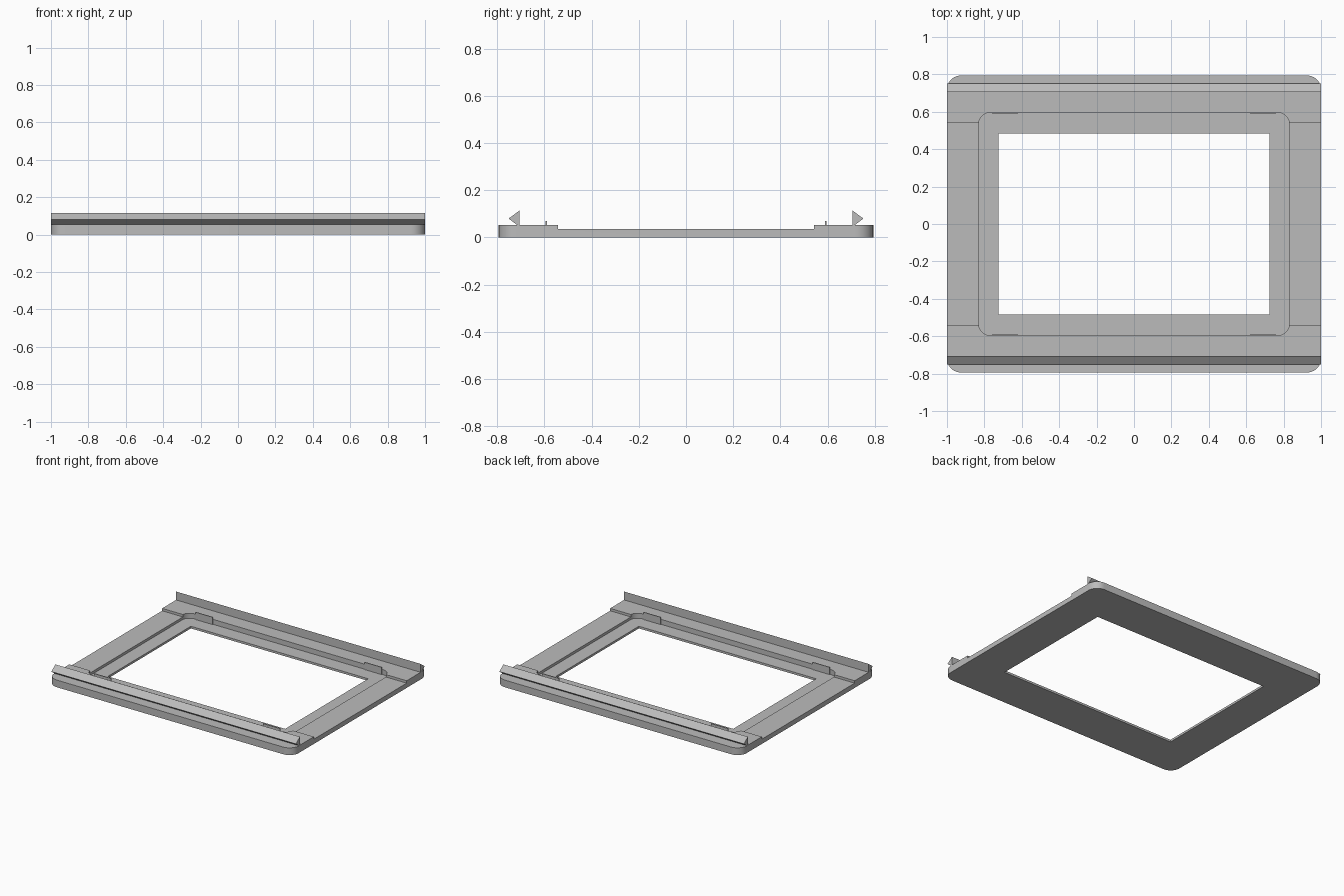
import bpy, bmesh
from math import cos, sin, pi, radians

if "Cube" in bpy.data.objects:
    bpy.data.objects.remove(bpy.data.objects["Cube"], do_unlink=True)

HALF_Y = 0.794      # half depth of the frame
FLOOR = 0.016       # recess floor height
SIDE = 0.035        # height of the lowered side rails
TOP = 0.053         # height of the end rails

grey = bpy.data.materials.new("plain grey")
grey.use_nodes = True
grey.diffuse_color = (0.5, 0.5, 0.5, 1)
grey.node_tree.nodes["Principled BSDF"].inputs["Base Color"].default_value = (0.5, 0.5, 0.5, 1)


def prism(name, points, offset):
    """Extrude a closed outline along the offset vector."""
    bm = bmesh.new()
    base = bm.faces.new([bm.verts.new(p) for p in points])
    made = bmesh.ops.extrude_face_region(bm, geom=[base])["geom"]
    verts = [v for v in made if isinstance(v, bmesh.types.BMVert)]
    bmesh.ops.translate(bm, verts=verts, vec=offset)
    bmesh.ops.recalc_face_normals(bm, faces=bm.faces)
    mesh = bpy.data.meshes.new(name)
    bm.to_mesh(mesh)
    bm.free()
    mesh.materials.append(grey)
    obj = bpy.data.objects.new(name, mesh)
    bpy.context.collection.objects.link(obj)
    return obj


def slab(name, hx, hy, z0, z1, radius=0, steps=10, cx=0, cy=0):
    """Rectangular block with optionally rounded vertical corners."""
    points = []
    for i, (sx, sy) in enumerate([(1, 1), (-1, 1), (-1, -1), (1, -1)]):
        for k in range(steps + 1 if radius else 1):
            a = pi / 2 * (i + k / steps)
            points.append((cx + sx * (hx - radius) + radius * cos(a),
                           cy + sy * (hy - radius) + radius * sin(a), z0))
    return prism(name, points, (0, 0, z1 - z0))


# Frame body with recess, window and lowered side rails cut away
frame = slab("frame", 1, HALF_Y, 0, TOP, 0.075)
cutters = [
    slab("recess_cutter", 0.83, 0.595, FLOOR, 0.2, 0.06),
    slab("window_cutter", 0.725, 0.485, -0.1, 0.2),
    slab("side_rail_cutter", 1.1, 0.542, SIDE, 0.2),
]
for cutter in cutters:
    cutter.hide_render = True
    mod = frame.modifiers.new(cutter.name, "BOOLEAN")
    mod.operation = "DIFFERENCE"
    mod.solver = "EXACT"
    mod.object = cutter
bpy.context.view_layer.update()
cut = bpy.data.meshes.new_from_object(frame.evaluated_get(bpy.context.evaluated_depsgraph_get()))
frame.modifiers.clear()
frame.data = cut
for cutter in cutters:
    bpy.data.objects.remove(cutter, do_unlink=True)

bpy.ops.object.select_all(action="DESELECT")
frame.select_set(True)
bpy.context.view_layer.objects.active = frame
bpy.ops.object.shade_smooth_by_angle(angle=radians(30))

# Barbed clip rails and small locating tabs at both ends
barb = [(0.705, TOP - 0.002), (0.705, 0.115), (0.752, 0.08), (0.716, TOP), (0.716, TOP - 0.002)]
for side, s in (("front", -1), ("back", 1)):
    prism(side + "_clip_rail", [(-1, s * y, z) for y, z in barb], (2, 0, 0))
    for hand, t in (("left", 1), ("right", -1)):
        slab(f"{side}_{hand}_tab", 0.07, 0.003, FLOOR, 0.07, cx=t * 0.69, cy=s * 0.593)
